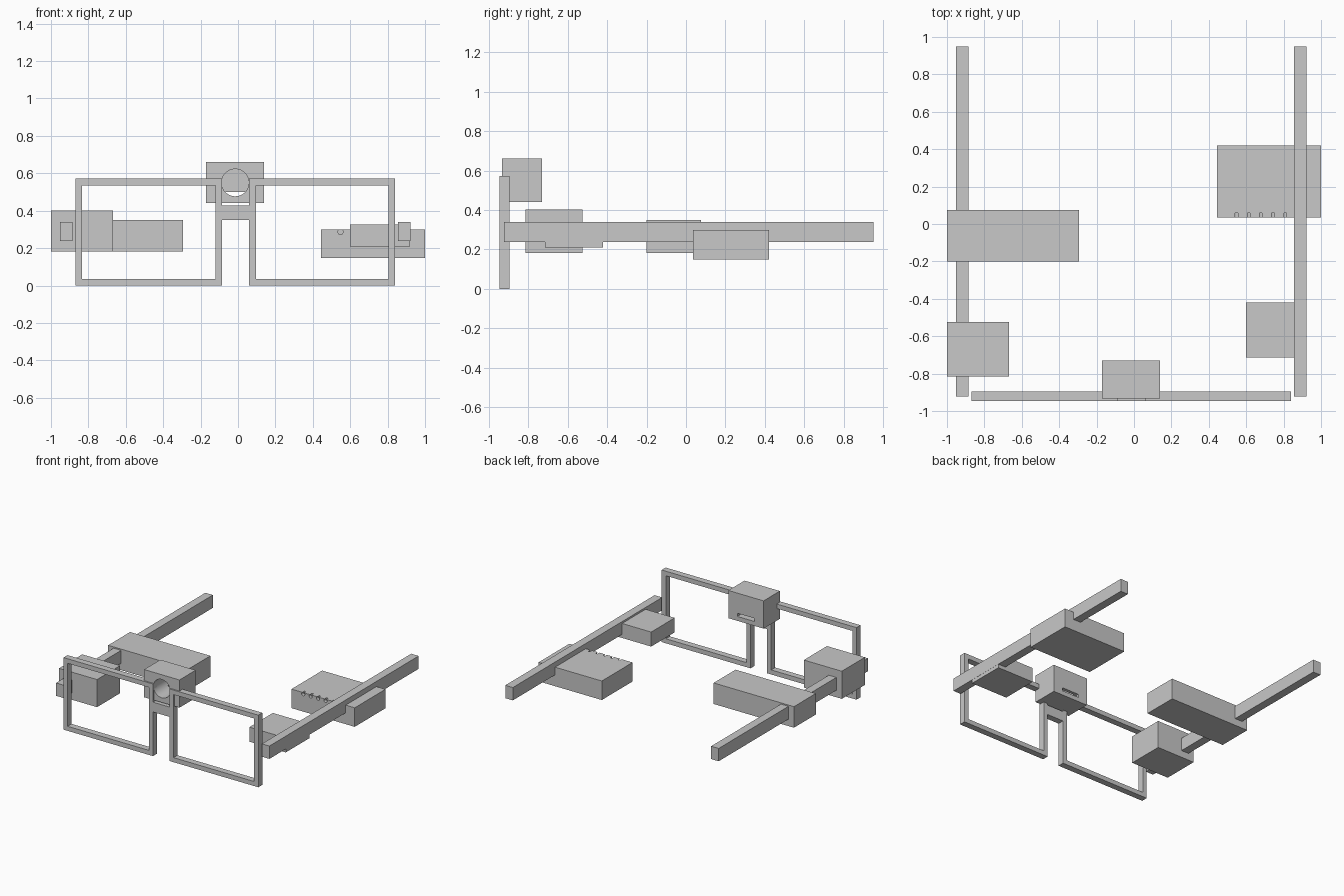
import bpy
import bmesh
from math import pi
from mathutils import Vector

if "Cube" in bpy.data.objects:
    bpy.data.objects.remove(bpy.data.objects["Cube"], do_unlink=True)

grey = bpy.data.materials.new("plain grey")
grey.use_nodes = True
grey.diffuse_color = (0.58, 0.58, 0.58, 1)
grey.node_tree.nodes["Principled BSDF"].inputs["Base Color"].default_value = (0.58, 0.58, 0.58, 1)


def box(name, x, y, z):
    """Box from its (min, max) range on each axis."""
    bpy.ops.mesh.primitive_cube_add(size=1)
    ob = bpy.context.object
    ob.name = name
    for v in ob.data.vertices:
        v.co = Vector([lo + (c + 0.5) * (hi - lo) for c, (lo, hi) in zip(v.co, (x, y, z))])
    ob.data.materials.append(grey)
    return ob


def rod(name, x, z, radius, y, sides):
    """Cylinder along the y axis."""
    bpy.ops.mesh.primitive_cylinder_add(
        vertices=sides, radius=radius, depth=y[1] - y[0],
        location=(x, sum(y) / 2, z), rotation=(pi / 2, 0, 0))
    ob = bpy.context.object
    ob.name = name
    ob.data.materials.append(grey)
    return ob


def cut(target, cutter):
    mod = target.modifiers.new("cut", "BOOLEAN")
    mod.operation = "DIFFERENCE"
    mod.solver = "EXACT"
    mod.object = cutter
    bpy.context.view_layer.objects.active = target
    bpy.ops.object.modifier_apply(modifier=mod.name)
    bpy.data.objects.remove(cutter, do_unlink=True)


def rim(name, x, z, width):
    """Lens rim: a solid plate with a rectangular opening cut through it."""
    ob = box(name, x, frame_y, z)
    inner_x, inner_z = [(lo + width, hi - width) for lo, hi in (x, z)]
    cut(ob, box("opening_cutter", inner_x, (-1.1, -0.7), inner_z))


# Lens rims and nose bridge
frame_y = (-0.945, -0.895)
rim("right_lens_rim", (-0.87, -0.085), (0, 0.572), 0.036)
rim("left_lens_rim", (0.06, 0.84), (0, 0.572), 0.036)
box("nose_bridge", (-0.09, 0.065), frame_y, (0.35, 0.428))

# Temples
for name, x in (("right_temple", (-0.952, -0.886)), ("left_temple", (0.855, 0.921))):
    box(name, x, (-0.922, 0.95), (0.238, 0.34))

# Camera housing with a round front opening and a rear slot
camera = box("camera_housing", (-0.17, 0.14), (-0.934, -0.73), (0.44, 0.66))
cut(camera, rod("lens_cutter", -0.015, 0.55, 0.073, (-1.0, -0.755), 48))
cut(camera, box("slot_cutter", (-0.09, 0.06), (-0.78, -0.7), (0.475, 0.5)))

# Modules on the right temple
box("right_front_module", (-1, -0.667), (-0.815, -0.525), (0.183, 0.402))
box("right_rear_module", (-1, -0.295), (-0.2, 0.075), (0.183, 0.35))

# Modules on the left temple, the rear one with cable notches
box("left_front_module", (0.6, 0.92), (-0.715, -0.42), (0.21, 0.325))
rear = box("left_rear_module", (0.445, 1), (0.035, 0.42), (0.148, 0.299))
for i in range(5):
    cut(rear, rod("notch_cutter", 0.548 + i * 0.065, 0.287, 0.014, (0, 0.06), 20))

# Smooth only the curved walls
for ob in (camera, rear):
    bpy.ops.object.select_all(action="DESELECT")
    ob.select_set(True)
    bpy.context.view_layer.objects.active = ob
    bpy.ops.object.shade_smooth_by_angle()
